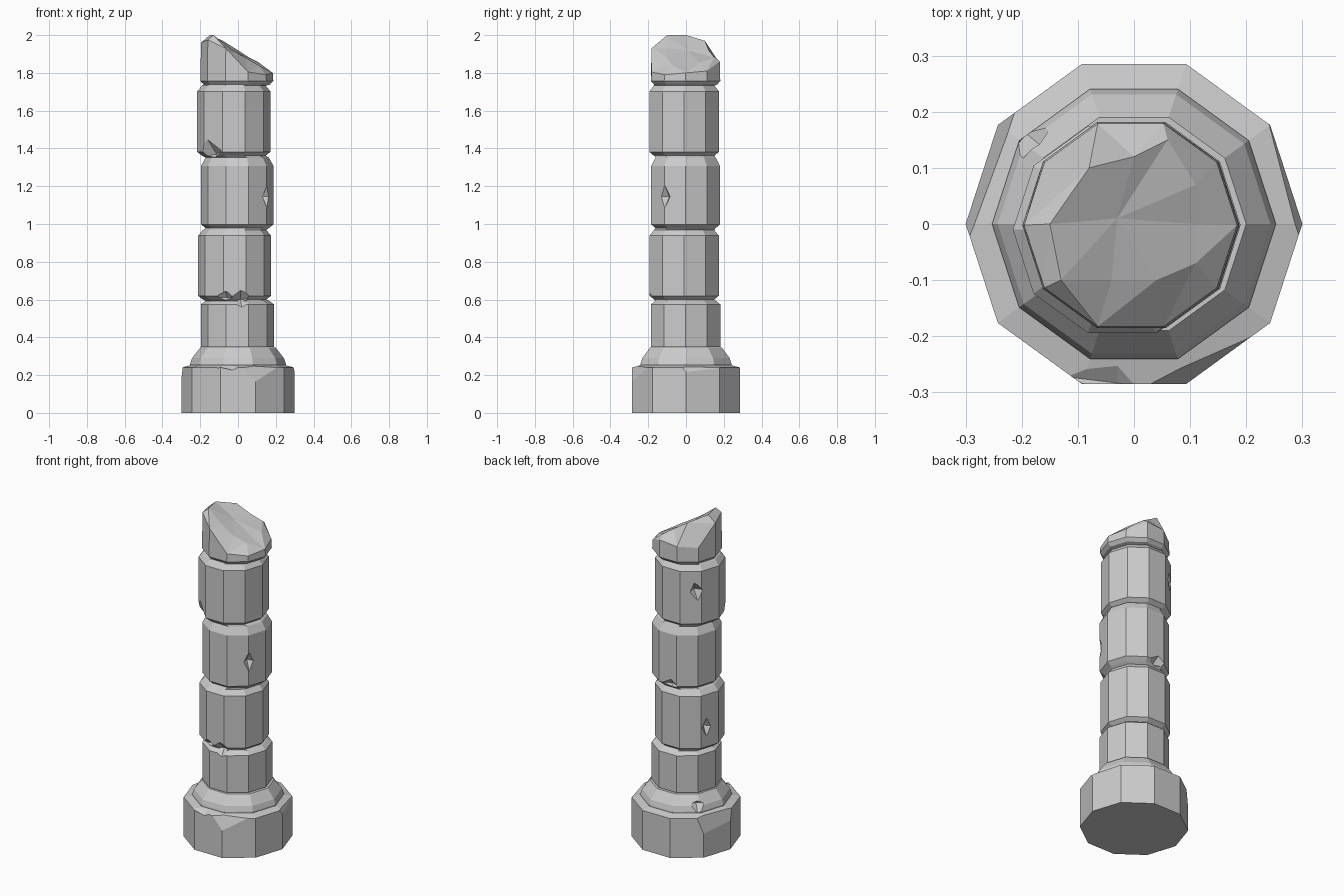
import bpy, bmesh, math
from mathutils import Vector, Matrix

if "Cube" in bpy.data.objects:
    bpy.data.objects.remove(bpy.data.objects["Cube"])

N = 10  # ten-sided column


def new_object(name, bm):
    bmesh.ops.recalc_face_normals(bm, faces=bm.faces[:])
    mesh = bpy.data.meshes.new(name)
    bm.to_mesh(mesh)
    bm.free()
    ob = bpy.data.objects.new(name, mesh)
    bpy.context.collection.objects.link(ob)
    return ob


def ring(bm, r, zs, cx=0.0, cy=0.0):
    if not isinstance(zs, (list, tuple)):
        zs = [zs] * N
    return [bm.verts.new((cx + r * math.cos(i * math.tau / N),
                          cy + r * math.sin(i * math.tau / N), zs[i])) for i in range(N)]


def bridge(bm, a, b):
    for i in range(N):
        j = (i + 1) % N
        bm.faces.new((a[i], a[j], b[j], b[i]))


def loft(bm, rings):
    for a, b in zip(rings, rings[1:]):
        bridge(bm, a, b)
    bm.faces.new(rings[0][::-1])


def shave(bm, angle, r, z, tilt):
    """Slice a flat chip off a convex corner."""
    a, t = math.radians(angle), math.radians(tilt)
    no = Vector((math.cos(a) * math.cos(t), math.sin(a) * math.cos(t), math.sin(t)))
    co = Vector((math.cos(a) * r, math.sin(a) * r, z))
    res = bmesh.ops.bisect_plane(bm, geom=bm.verts[:] + bm.edges[:] + bm.faces[:],
                                 plane_co=co, plane_no=no, clear_outer=True)
    bmesh.ops.holes_fill(bm, edges=[e for e in bm.edges if e.is_boundary], sides=0)


def chip(target, angle, r, z, tangent, depth, height, roll=0):
    """Cut a faceted diamond-shaped chip out of the surface."""
    bm = bmesh.new()
    bmesh.ops.create_uvsphere(bm, u_segments=4, v_segments=2, radius=1)
    m = (Matrix.Rotation(math.radians(angle), 4, 'Z') @ Matrix.Translation((r, 0, z))
         @ Matrix.Rotation(math.radians(roll), 4, 'X')
         @ Matrix.Diagonal((depth, tangent, height, 1)))
    bmesh.ops.transform(bm, matrix=m, verts=bm.verts[:])
    cutter = new_object("chip_cutter", bm)
    cutter.hide_render = True
    mod = target.modifiers.new("chip", 'BOOLEAN')
    mod.operation, mod.solver, mod.object = 'DIFFERENCE', 'EXACT', cutter
    bpy.context.view_layer.objects.active = target
    bpy.ops.object.modifier_apply(modifier=mod.name)
    bpy.data.objects.remove(cutter)


# Plinth: worn decagonal block
bm = bmesh.new()
block = [ring(bm, 0.30, 0), ring(bm, 0.30, 0.24), ring(bm, 0.25, 0.253)]
loft(bm, block)
bm.faces.new(block[-1])
shave(bm, 160, 0.285, 0.16, 12)
shave(bm, -65, 0.289, 0.19, 20)
shave(bm, 15, 0.288, 0.22, 25)
plinth = new_object("plinth", bm)
chip(plinth, -97, 0.285, 0.26, 0.12, 0.045, 0.035, 8)

# Moulding between plinth and shaft
bm = bmesh.new()
mould = [ring(bm, r, z) for r, z in ((0.253, 0.24), (0.253, 0.26), (0.243, 0.29), (0.20, 0.345))]
loft(bm, mould)
bm.faces.new(mould[-1])
moulding = new_object("base_moulding", bm)
chip(moulding, 140, 0.25, 0.30, 0.09, 0.04, 0.05)

# Shaft: stacked, slightly shifted drums as (bottom, top, radius, centre x, centre y)
drums = [(0.33, 0.575, 0.193, -0.003, -0.002),
         (0.60, 0.968, 0.193, -0.018, -0.010),
         (0.978, 1.352, 0.192, -0.004, -0.002),
         (1.362, 1.732, 0.194, -0.022, -0.010)]
bm = bmesh.new()
rings = []
for k, (z0, z1, r, cx, cy) in enumerate(drums):
    if k:
        rings.append(ring(bm, r - 0.025, z0, cx, cy))
    rings.append(ring(bm, r, z0 + 0.02, cx, cy))
    cap = 0.045 if k == 2 else 0.03
    rings.append(ring(bm, r, z1 - cap * (k > 0), cx, cy))
    rings.append(ring(bm, r - 0.025, z1 + 0.018 * (k == 0), cx, cy))

# Broken top drum with ragged rim and sloping fracture
rings.append(ring(bm, 0.175, 1.738, -0.006, -0.002))
rings.append(ring(bm, 0.193, 1.757, -0.006, -0.002))
rim = [1.80, 1.81, 1.86, 1.85, 1.84, 1.96, 1.975, 1.93, 1.805, 1.79]
rings.append(ring(bm, 0.190, rim, -0.006, -0.002))
loft(bm, rings)
crest = [(0.11, 0.0, 1.84), (0.11, 0.07, 1.855), (0.06, 0.15, 1.88), (0, 0.12, 1.92),
         (-0.08, 0.10, 1.97), (-0.15, 0.0, 2.0), (-0.13, -0.10, 2.0),
         (-0.04, -0.10, 1.93), (0.04, -0.10, 1.88), (0.11, -0.07, 1.84)]
inner = [bm.verts.new(c) for c in crest]
bridge(bm, rings[-1], inner)
peak = bm.verts.new((-0.03, 0.01, 1.92))
for i in range(N):
    bm.faces.new((inner[i], inner[(i + 1) % N], peak))
warped = [f for f in bm.faces if len(f.verts) == 4 and any(v in inner for v in f.verts)]
bmesh.ops.triangulate(bm, faces=warped)
shaft = new_object("broken_shaft", bm)

# Chips and holes: angle, radius, z, half width, depth, half height, roll
for c in ((-36, 0.19, 1.145, 0.036, 0.04, 0.06, 0),
          (141, 0.20, 1.58, 0.042, 0.045, 0.06, 10),
          (160, 0.20, 0.74, 0.032, 0.035, 0.06, 0),
          (-85, 0.195, 0.60, 0.09, 0.045, 0.05, 5),
          (-110, 0.20, 0.61, 0.06, 0.035, 0.04, 0),
          (-135, 0.215, 1.37, 0.12, 0.055, 0.085, 12),
          (96, 0.20, 0.99, 0.09, 0.06, 0.06, -8)):
    chip(shaft, *c)
